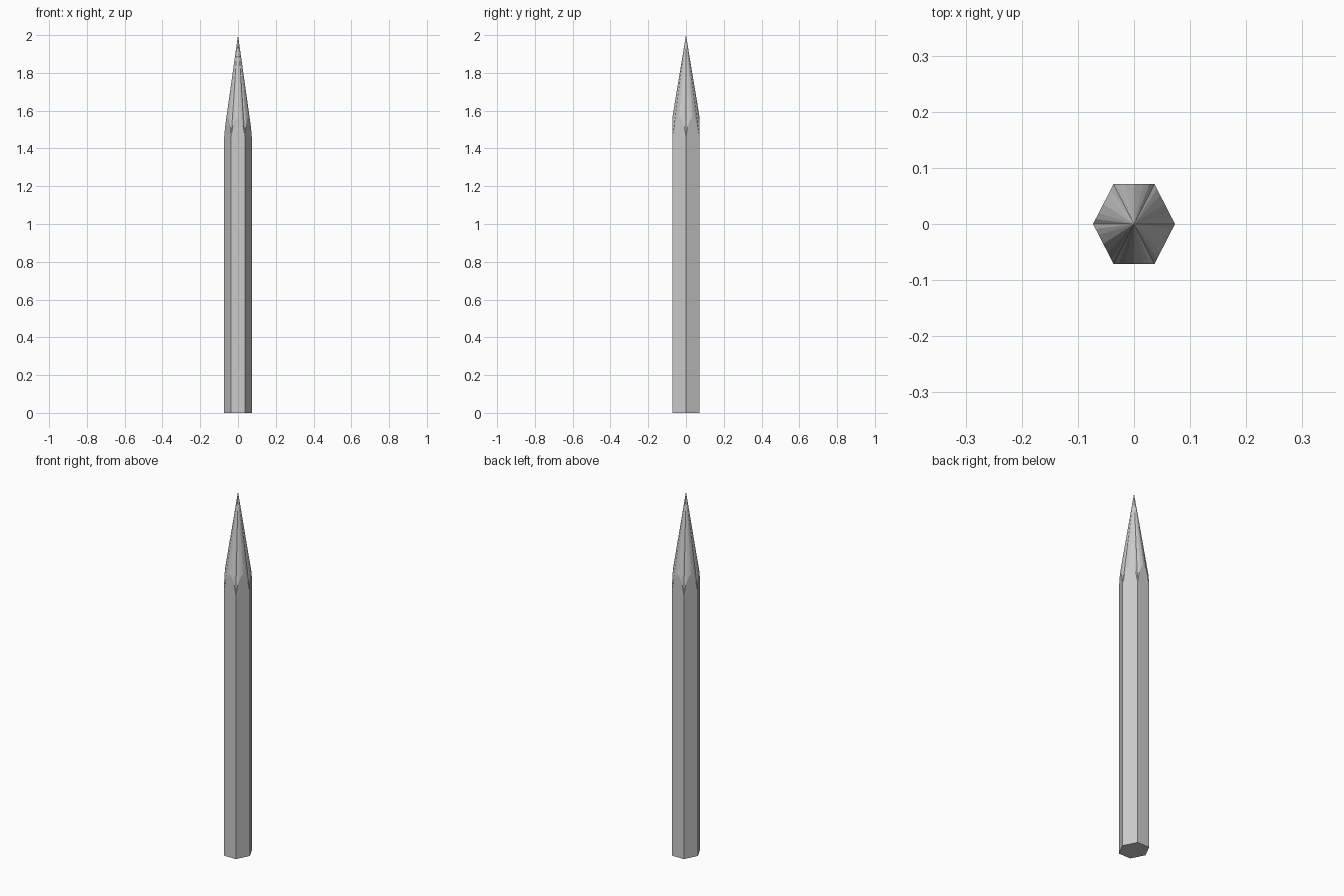
import bpy
import bmesh
from mathutils import Vector

if "Cube" in bpy.data.objects:
    bpy.data.objects.remove(bpy.data.objects["Cube"])

# Slightly stretched hexagon cross-section
HX, HY, TOP = 0.073, 0.071, 2.0
corners = [Vector(p) for p in ((HX, 0), (HX / 2, HY), (-HX / 2, HY),
                               (-HX, 0), (-HX / 2, -HY), (HX / 2, -HY))]
# Sharpening scallop: distance from flat's middle (0) to corner (1), height
scallop = [(-0.75, 1.515), (-0.45, 1.547), (0, 1.57), (0.45, 1.547), (0.75, 1.515)]
CORNER_Z = 1.46

bm = bmesh.new()
base = [bm.verts.new((c.x, c.y, 0)) for c in corners]
shoulder = [bm.verts.new((c.x, c.y, CORNER_Z)) for c in corners]
tip = bm.verts.new((0, 0, TOP))

for i in range(6):
    j = (i + 1) % 6
    a, b = corners[i], corners[j]
    rim = [shoulder[i]]
    for t, z in scallop:
        p = a.lerp(b, (t + 1) / 2)
        rim.append(bm.verts.new((p.x, p.y, z)))
    rim.append(shoulder[j])
    # Flat side of the shaft, ending in the scalloped edge
    bm.faces.new([base[i], base[j]] + rim[::-1])
    # Sharpened point
    for p, q in zip(rim, rim[1:]):
        bm.faces.new((p, q, tip))

# Flat end
bm.faces.new(base[::-1])
bmesh.ops.recalc_face_normals(bm, faces=bm.faces)

mesh = bpy.data.meshes.new("pencil")
bm.to_mesh(mesh)
bm.free()
pencil = bpy.data.objects.new("pencil", mesh)
bpy.context.collection.objects.link(pencil)
